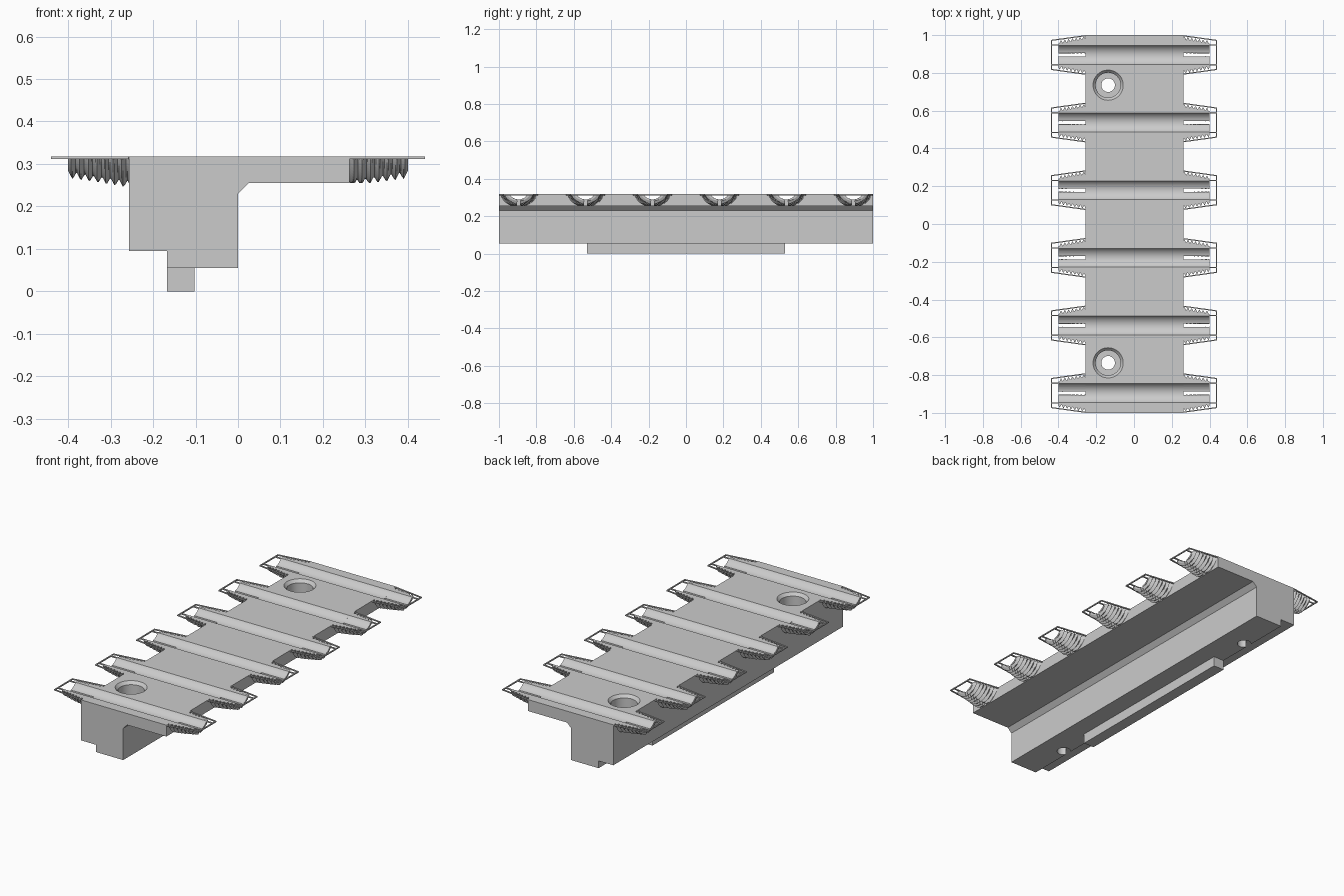
import bpy, bmesh, math
from mathutils import Vector

if "Cube" in bpy.data.objects:
    bpy.data.objects.remove(bpy.data.objects["Cube"], do_unlink=True)

TOP = 0.318          # upper face of the plate
AXIS = 0.348         # height of the tube axes, just above the plate
BORE = 0.058         # radius of the tube channels
TIP = 0.40           # reach of the half nozzles
ROWS = [0.358 * (i - 2.5) for i in range(6)]


def loft(bm, rings):
    """Closed solid through a list of rings with equal point counts."""
    vs = [[bm.verts.new(p) for p in ring] for ring in rings]
    n = len(vs[0])
    for a, b in zip(vs, vs[1:]):
        for i in range(n):
            j = (i + 1) % n
            bm.faces.new((a[i], a[j], b[j], b[i]))
    bm.faces.new(vs[0][::-1])
    bm.faces.new(vs[-1])


def finish(bm, name):
    bmesh.ops.recalc_face_normals(bm, faces=bm.faces[:])
    mesh = bpy.data.meshes.new(name)
    bm.to_mesh(mesh)
    bm.free()
    return mesh


def place(mesh, name, y=0.0):
    ob = bpy.data.objects.new(name, mesh)
    ob.location.y = y
    bpy.context.collection.objects.link(ob)
    return ob


def smooth(ob):
    bpy.ops.object.select_all(action='DESELECT')
    ob.select_set(True)
    bpy.context.view_layer.objects.active = ob
    bpy.ops.object.shade_smooth_by_angle(angle=math.radians(30))


def prism(name, profile, half):
    bm = bmesh.new()
    loft(bm, [[(x, y, z) for x, z in profile] for y in (-half, half)])
    return place(finish(bm, name), name)


# Main body: wide plate on an offset stepped stem
body = prism("body", [(-0.257, TOP), (-0.257, 0.095), (-0.167, 0.095),
                      (-0.167, 0.055), (0, 0.055), (0, 0.23),
                      (0.025, 0.255), (0.263, 0.255), (0.263, TOP)], 1.0)
prism("bottom_rail", [(-0.167, 0), (-0.103, 0), (-0.103, 0.055),
                      (-0.167, 0.055)], 0.53)


# Cutters: tube channels and countersunk screw holes
def circle(r, n=48):
    return [(r * math.cos(math.tau * i / n), r * math.sin(math.tau * i / n))
            for i in range(n)]


bm = bmesh.new()
for y in ROWS:
    loft(bm, [[(x, y + a, AXIS + b) for a, b in circle(BORE)]
              for x in (-0.5, 0.5)])
for y in (-0.735, 0.735):
    steps = [(0.036, 0.02), (0.036, 0.2), (0.066, 0.2),
             (0.066, TOP - 0.016), (0.08, TOP), (0.08, 0.36)]
    loft(bm, [[(a - 0.137, y + b, z) for a, b in circle(r)]
              for r, z in steps])
cutter = place(finish(bm, "cutter"), "cutter")
cutter.hide_render = True
mod = body.modifiers.new("cut", 'BOOLEAN')
mod.operation = 'DIFFERENCE'
mod.solver = 'EXACT'
mod.object = cutter
bpy.context.view_layer.objects.active = body
bpy.ops.object.modifier_apply(modifier=mod.name)
bpy.data.objects.remove(cutter, do_unlink=True)
smooth(body)


# Half nozzles: tapered, threaded, split by a slot at the bottom
def thread_radius(x, angle, pitch=0.02, depth=0.018):
    t = (x - 0.26) / (TIP - 0.26)
    crest = 0.105 + (0.0825 - 0.105) * t
    phase = (x / pitch + angle / math.tau) % 1.0
    return crest - depth * abs(2 * phase - 1)


def nozzle_ring(x, way, side, n=12):
    lift = AXIS - TOP
    outer, inner = [], []
    for i in range(n + 1):
        f = i / n
        # fixed-point solve for the angle where the thread meets the plate top
        end = 1.2
        for _ in range(6):
            end = math.acos(lift / thread_radius(x, side * end))
        a = 0.1 + (end - 0.1) * f
        r = thread_radius(x, side * a)
        z = AXIS - r * math.cos(a)
        if way > 0:
            z = max(z, 0.255)
        outer.append((way * x, side * r * math.sin(a), min(z, TOP)))
        b0 = math.asin(0.009 / BORE)
        b = b0 + (math.acos(lift / BORE) - b0) * f
        inner.append((way * x, side * BORE * math.sin(b),
                      AXIS - BORE * math.cos(b)))
    return outer + inner[::-1]


def nozzle_mesh(way):
    bm = bmesh.new()
    start = 0.263 if way > 0 else 0.257
    count = 42
    for side in (-1, 1):
        loft(bm, [nozzle_ring(start + (TIP - start) * k / count, way, side)
                  for k in range(count + 1)])
    return finish(bm, "nozzle")


# Thin wire frame level with the plate around each nozzle
def bar(bm, p, q, w=0.003):
    p, q = Vector(p), Vector(q)
    d = (q - p).normalized()
    side = Vector((-d.y, d.x)) * w
    corners = [p + side, q + side, q - side, p - side]
    loft(bm, [[(c.x, c.y, z) for c in corners] for z in (TOP - 0.006, TOP)])


def frame_mesh(way):
    bm = bmesh.new()
    bar(bm, (way * 0.437, -0.08), (way * 0.437, 0.08))
    for s in (-1, 1):
        bar(bm, (way * 0.257, s * 0.102), (way * 0.437, s * 0.077))
        bar(bm, (way * 0.398, s * 0.052), (way * 0.437, s * 0.052))
    return finish(bm, "frame")


for way, label in ((1, "left"), (-1, "right")):
    nozzle, frame = nozzle_mesh(way), frame_mesh(way)
    for i, y in enumerate(ROWS, 1):
        place(nozzle, f"{label}_nozzle_{i}", y)
        place(frame, f"{label}_frame_{i}", y)
